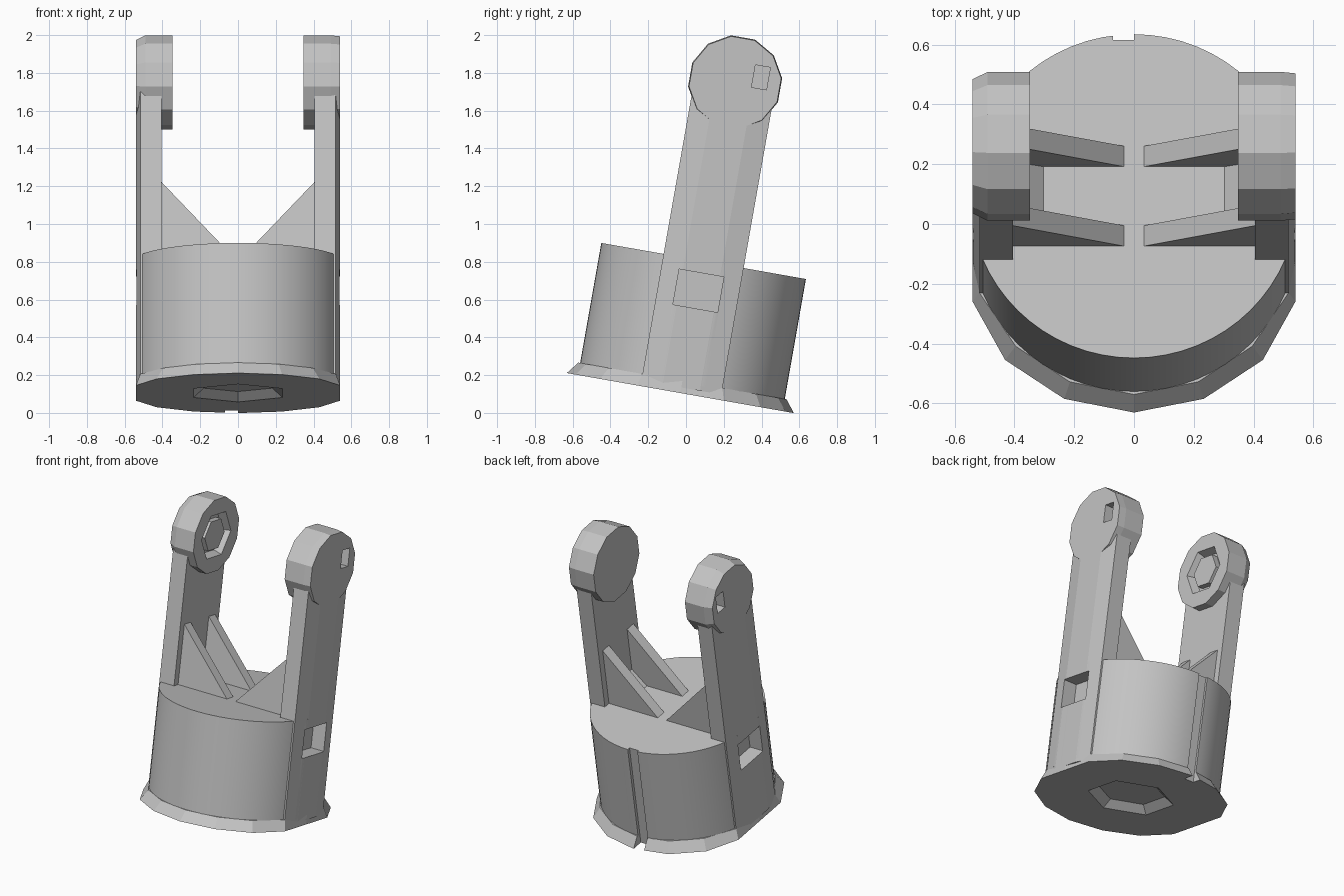
import bpy, bmesh
from math import sin, cos, pi, radians

if "Cube" in bpy.data.objects:
    bpy.data.objects.remove(bpy.data.objects["Cube"])

grey = bpy.data.materials.new("light_grey")
grey.use_nodes = True
COLOUR = (0.55, 0.55, 0.55, 1)
grey.diffuse_color = COLOUR
grey.node_tree.nodes["Principled BSDF"].inputs["Base Color"].default_value = COLOUR

HALF = 0.54          # flat side limit
DRUM_TOP = 0.71
HEAD_Z = 1.67


def loft(name, rings):
    """Capped skin through matching rings, placed in the tilted frame."""
    bm = bmesh.new()
    rows = [[bm.verts.new(p) for p in ring] for ring in rings]
    n = len(rows[0])
    for a, b in zip(rows, rows[1:]):
        for i in range(n):
            j = (i + 1) % n
            bm.faces.new((a[i], a[j], b[j], b[i]))
    bm.faces.new(rows[0])
    bm.faces.new(rows[-1])
    bmesh.ops.recalc_face_normals(bm, faces=bm.faces)
    mesh = bpy.data.meshes.new(name)
    bm.to_mesh(mesh)
    bm.free()
    mesh.materials.append(grey)
    ob = bpy.data.objects.new(name, mesh)
    bpy.context.collection.objects.link(ob)
    ob.rotation_euler.x = radians(-10)
    ob.location = (0, -0.03, 0.105)
    return ob


def disc(r, z, n):
    """Horizontal ring with its sides trimmed flat."""
    return [(max(-HALF, min(HALF, r * sin(2 * pi * i / n))),
             -r * cos(2 * pi * i / n), z) for i in range(n)]


def wheel(x, r, n, z=HEAD_Z):
    """Upright ring facing sideways."""
    return [(x, r * sin(2 * pi * (i + 0.5) / n), z + r * cos(2 * pi * (i + 0.5) / n))
            for i in range(n)]


def box(name, x0, x1, y0, y1, z0, z1):
    return loft(name, [[(x0, y0, z), (x1, y0, z), (x1, y1, z), (x0, y1, z)]
                       for z in (z0, z1)])


def cut(targets, cutter):
    """Subtract a cutter, then delete it."""
    bpy.context.view_layer.update()
    for ob in targets:
        mod = ob.modifiers.new("cut", 'BOOLEAN')
        mod.operation = 'DIFFERENCE'
        mod.solver = 'EXACT'
        mod.object = cutter
        bpy.context.view_layer.objects.active = ob
        bpy.ops.object.modifier_apply(modifier=mod.name)
    bpy.data.objects.remove(cutter)


# Base: faceted flange and round drum
flange = loft("base_flange", [disc(0.61, 0, 16), disc(0.56, 0.065, 16)])
drum = loft("drum", [disc(0.55, 0.055, 64), disc(0.55, DRUM_TOP, 64)])
cut([flange], loft("socket_cutter", [disc(0.285, -0.01, 6), disc(0.21, 0.045, 6)]))
cut([flange, drum], box("keyway_cutter", -0.07, 0, 0.53, 0.7, -0.1, 0.8))

smooth = [drum]
for side, label in ((1, "left"), (-1, "right")):
    # Upright arm with chamfered outer edges
    outline = [(0.405, -0.215), (0.517, -0.215), (0.54, -0.1),
               (0.54, 0.1), (0.517, 0.215), (0.405, 0.215)]
    arm = loft(label + "_arm", [[(side * x, y, z) for x, y in outline]
                                for z in (0.03, 1.6)])
    cut([arm, drum], box("window_cutter", side * 0.44, side * 0.6, -0.12, 0.12, 0.455, 0.645))

    # Rounded head on top of the arm
    rim = 0.245 if side > 0 else 0.225
    head = loft(label + "_arm_head", [wheel(side * 0.348, 0.25, 12),
                                      wheel(side * 0.49, 0.25, 12),
                                      wheel(side * HALF, rim, 12)])
    cut([head], box("head_hole_cutter", side * 0.45, side * 0.6, 0.09, 0.17, 1.66, 1.78))

    # Triangular ribs bracing the arm on the drum
    for place, y0, y1 in (("front", -0.17, -0.1), ("back", 0.1, 0.17)):
        loft(f"{label}_{place}_rib",
             [[(side * 0.028, y, DRUM_TOP - 0.005), (side * 0.41, y, DRUM_TOP - 0.005),
               (side * 0.41, y, DRUM_TOP + 0.4)] for y in (y0, y1)])

    # Small fillet between the ribs
    loft(label + "_fillet",
         [[(side * 0.3, y, DRUM_TOP - 0.002), (side * 0.41, y, DRUM_TOP - 0.002),
           (side * 0.41, y, DRUM_TOP + 0.1)] for y in (-0.1, 0.1)])

    # Pivot socket with a boss on the right head
    if side < 0:
        cut([head], loft("pivot_cutter", [wheel(-0.33, 0.17, 6), wheel(-0.4, 0.14, 6)]))
        loft("right_pivot_boss", [wheel(-0.41, 0.11, 6), wheel(-0.36, 0.11, 6)])

# Smooth the curved drum, keep its edges crisp
bpy.ops.object.select_all(action='DESELECT')
for ob in smooth:
    ob.select_set(True)
    bpy.context.view_layer.objects.active = ob
bpy.ops.object.shade_smooth_by_angle(angle=radians(25))
